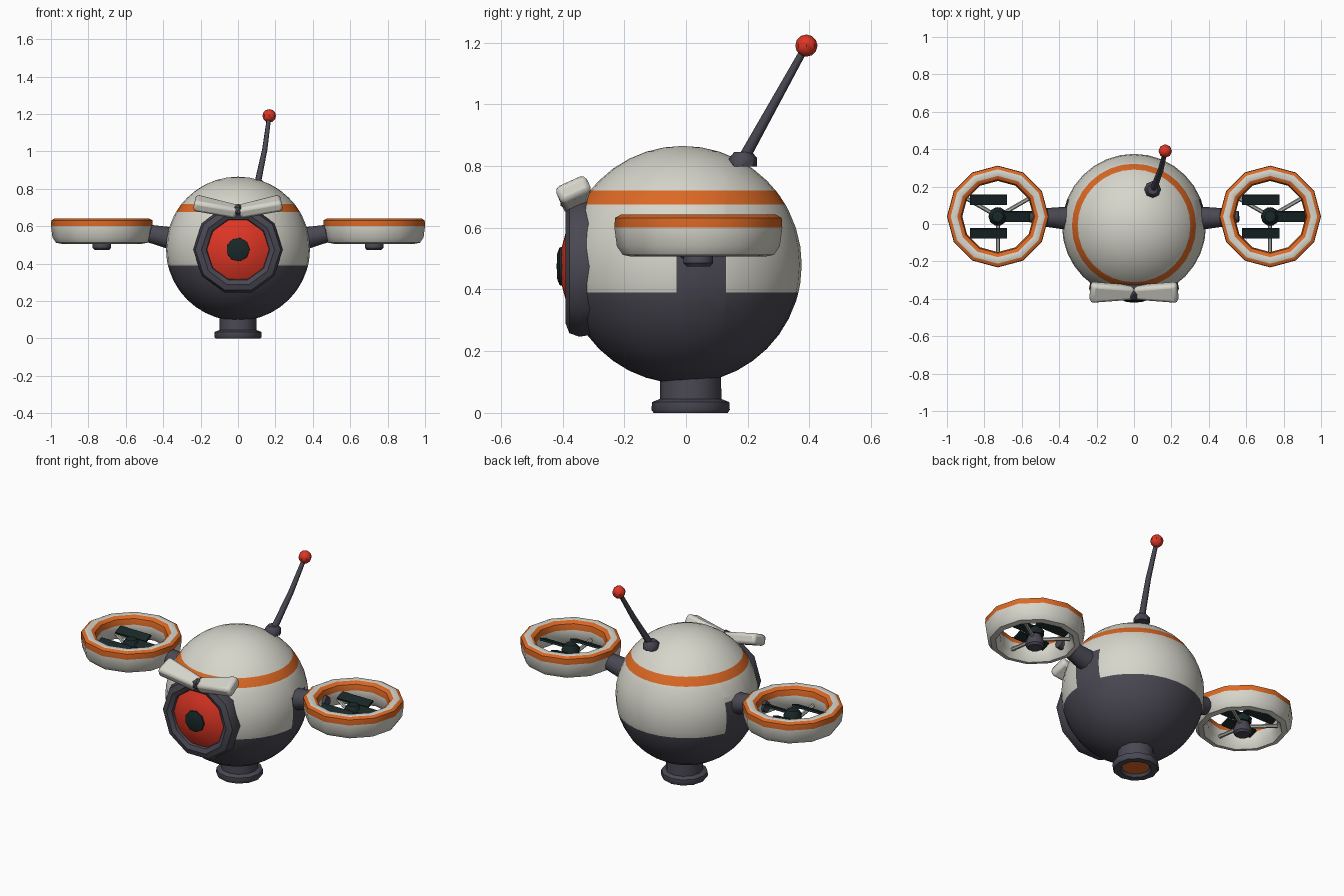
import bpy, bmesh, math
from mathutils import Matrix, Vector

cube = bpy.data.objects.get("Cube")
if cube:
    bpy.data.objects.remove(cube, do_unlink=True)

parts = []


def material(name, rgb):
    m = bpy.data.materials.new(name)
    m.use_nodes = True
    m.diffuse_color = (*rgb, 1)
    m.node_tree.nodes["Principled BSDF"].inputs["Base Color"].default_value = (*rgb, 1)
    return m


WHITE = material("warm_white", (0.68, 0.67, 0.60))
ORANGE = material("orange", (0.72, 0.14, 0.018))
DARK = material("dark_slate", (0.068, 0.064, 0.085))
RED = material("red", (0.73, 0.036, 0.018))
BLACK = material("blue_black", (0.010, 0.021, 0.021))
GREY = material("light_grey", (0.45, 0.45, 0.42))


def finish(name, bm, mats, matrix=Matrix()):
    bmesh.ops.recalc_face_normals(bm, faces=bm.faces)
    mesh = bpy.data.meshes.new(name)
    bm.to_mesh(mesh)
    bm.free()
    for m in mats:
        mesh.materials.append(m)
    ob = bpy.data.objects.new(name, mesh)
    bpy.context.collection.objects.link(ob)
    ob.matrix_world = matrix
    parts.append(ob)
    return ob


def lathe_mesh(profile, sides, bands=None, closed=False):
    """Turn a (radius, height) profile round z; bands give a material per step."""
    bm = bmesh.new()
    rings = []
    for r, z in profile:
        if r == 0:
            rings.append([bm.verts.new((0, 0, z))] * sides)
        else:
            angles = [math.tau * i / sides for i in range(sides)]
            rings.append([bm.verts.new((r * math.cos(a), r * math.sin(a), z)) for a in angles])
    if closed:
        rings.append(rings[0])
    for k, (low, high) in enumerate(zip(rings, rings[1:])):
        for i in range(sides):
            j = (i + 1) % sides
            corners = list(dict.fromkeys((low[i], low[j], high[j], high[i])))
            face = bm.faces.new(corners)
            face.material_index = bands[k] if bands else 0
    return bm


def lathe(name, profile, sides, mats, matrix=Matrix(), bands=None, closed=False):
    return finish(name, lathe_mesh(profile, sides, bands, closed), mats, matrix)


def rod(name, a, b, r1, r2, sides, mat):
    a, b = Vector(a), Vector(b)
    d = b - a
    turn = d.to_track_quat("Z", "Y").to_matrix().to_4x4()
    n = d.length
    return lathe(name, [(0, 0), (r1, 0), (r2, n), (0, n)], sides, [mat], Matrix.Translation(a) @ turn)


def box(name, size, matrix, mat, inner=1.0, bevel=0.0):
    """Box whose -x end can be narrowed by the inner factor."""
    bm = bmesh.new()
    bmesh.ops.create_cube(bm, size=1)
    for v in bm.verts:
        k = inner if v.co.x < 0 else 1
        v.co = Vector((v.co.x * size[0], v.co.y * size[1] * k, v.co.z * size[2]))
    ob = finish(name, bm, [mat], matrix)
    if bevel:
        mod = ob.modifiers.new("bevel", "BEVEL")
        mod.width, mod.segments = bevel, 2
    return ob


# Body: banded sphere with dark shoulder patches
R, BODY = 0.385, Vector((0, -0.01, 0.48))
cuts = (0.39, 0.675, 0.72)
heights = [R * -math.cos(math.pi * i / 20) for i in range(1, 20)] + [z - BODY.z for z in cuts]
profile = [(0, -R)] + [(math.sqrt(R * R - z * z), z) for z in sorted(heights)] + [(0, R)]
bm = lathe_mesh(profile, 32)
for co, axis in (((0, -0.02, 0), (0, 1, 0)), ((0, 0.14, 0), (0, 1, 0)), ((0, 0, 0.09), (0, 0, 1))):
    shoulder = [f for f in bm.faces if abs(f.calc_center_median().x) > 0.25]
    geom = shoulder + list({e for f in shoulder for e in f.edges}) + list({v for f in shoulder for v in f.verts})
    bmesh.ops.bisect_plane(bm, geom=geom, plane_co=co, plane_no=axis)
for f in bm.faces:
    c = f.calc_center_median()
    z = c.z + BODY.z
    patch = abs(c.x) > 0.25 and -0.02 < c.y < 0.14 and z < 0.57
    f.material_index = 2 if z < cuts[0] or patch else 1 if cuts[1] < z < cuts[2] else 0
finish("body", bm, [WHITE, ORANGE, DARK], Matrix.Translation(BODY))

# Base nozzle with a glowing recess underneath
lathe("base_nozzle",
      [(0, 0.015), (0.075, 0.015), (0.085, 0), (0.12, 0), (0.127, 0.01), (0.125, 0.035),
       (0.1, 0.045), (0.098, 0.13), (0, 0.13)],
      12, [DARK, ORANGE], Matrix.Translation((0, 0.015, 0)), bands=[1, 0, 0, 0, 0, 0, 0, 0])

# Eye: rim, dome and pupil, all turned to face forward
front = Matrix.Translation((0, 0, 0.475)) @ Matrix.Rotation(math.pi / 2, 4, "X")
lathe("eye_rim", [(0.232, 0.3), (0.24, 0.345), (0.228, 0.378), (0.195, 0.39), (0.17, 0.378), (0.16, 0.34)],
      10, [DARK], front, closed=True)
lathe("eye_dome", [(0.17, 0.36), (0.12, 0.387), (0.06, 0.403), (0, 0.407)], 16, [RED], front)
lathe("pupil", [(0.066, 0.385), (0.062, 0.41), (0.04, 0.418), (0, 0.419)], 9, [BLACK], front)

# Brow: two raised bars and a centre stud
for side, label in ((1, "left"), (-1, "right")):
    m = (Matrix.Translation((side * 0.118, -0.365, 0.702))
         @ Matrix.Rotation(0 if side > 0 else math.pi, 4, "Z")
         @ Matrix.Rotation(math.radians(-12), 4, "Y")
         @ Matrix.Rotation(side * math.radians(25), 4, "X"))
    box("brow_" + label, (0.235, 0.112, 0.062), m, WHITE, inner=0.65, bevel=0.018)
bm = bmesh.new()
bmesh.ops.create_icosphere(bm, subdivisions=1, radius=0.034)
finish("brow_stud", bm, [DARK], Matrix.Translation((0, -0.377, 0.686)))

# Antenna: foot, slightly bowed stalk and ball tip
lathe("antenna_foot", [(0, 0), (0.045, 0), (0.045, 0.028), (0.028, 0.048), (0, 0.048)], 8, [DARK],
      Matrix.Translation((0.1, 0.185, 0.798)))
stalk = [(0.105, 0.19, 0.83), (0.143, 0.29, 1.01), (0.167, 0.39, 1.19)]
curve = bpy.data.curves.new("antenna_stalk", "CURVE")
curve.dimensions = "3D"
curve.bevel_depth, curve.bevel_resolution, curve.use_fill_caps = 0.018, 1, True
spline = curve.splines.new("POLY")
spline.points.add(len(stalk) - 1)
for p, co, r in zip(spline.points, stalk, (1.05, 0.85, 0.65)):
    p.co, p.radius = (*co, 1), r
curve.materials.append(DARK)
bpy.context.collection.objects.link(bpy.data.objects.new("antenna_stalk", curve))
bm = bmesh.new()
bmesh.ops.create_uvsphere(bm, u_segments=8, v_segments=6, radius=0.036)
finish("antenna_ball", bm, [RED], Matrix.Translation((0.167, 0.39, 1.19)))

# Fan pods on both sides
duct = [(0.215, 0.506), (0.245, 0.512), (0.264, 0.54), (0.272, 0.6), (0.27, 0.632), (0.252, 0.642),
        (0.217, 0.642), (0.197, 0.628), (0.19, 0.595), (0.192, 0.54)]
duct_bands = [0, 0, 0, 1, 1, 0, 1, 1, 0, 0]
for side, label in ((1, "left"), (-1, "right")):
    cx, cy = side * 0.728, 0.04
    pod = Matrix.Translation((cx, cy, 0))
    lathe("fan_duct_" + label, duct, 12, [WHITE, ORANGE], pod, duct_bands, closed=True)
    rod("arm_" + label, (side * 0.33, 0.03, 0.53), (side * 0.47, 0.035, 0.56), 0.065, 0.05, 10, DARK)
    rod("arm_tip_" + label, (side * 0.46, 0.035, 0.56), (side * 0.56, 0.04, 0.57), 0.042, 0.03, 10, DARK)
    lathe("fan_motor_" + label, [(0, 0.474), (0.04, 0.474), (0.05, 0.485), (0.05, 0.51), (0.035, 0.55), (0, 0.55)],
          10, [DARK], pod)
    lathe("fan_hub_" + label, [(0, 0.545), (0.048, 0.545), (0.05, 0.575), (0.03, 0.6), (0, 0.605)],
          8, [BLACK], pod)
    # Pitched blades
    for i, (bx, by) in enumerate(((-0.05, 0.09), (-0.05, -0.09), (0.09, 0))):
        m = Matrix.Translation((cx + bx, cy + by, 0.578)) @ Matrix.Rotation(math.radians(20), 4, "X")
        box(f"fan_blade_{label}_{i + 1}", (0.2, 0.056, 0.012), m, BLACK)
    # Support struts
    for i, deg in enumerate((30, 150, 270)):
        a = math.radians(deg)
        end = (cx + 0.2 * math.cos(a), cy + 0.2 * math.sin(a), 0.55)
        rod(f"fan_strut_{label}_{i + 1}", (cx, cy, 0.525), end, 0.011, 0.011, 6, GREY)

# Smooth shading with sharp creases kept
bpy.ops.object.select_all(action="DESELECT")
for ob in parts:
    ob.select_set(True)
bpy.context.view_layer.objects.active = parts[0]
bpy.ops.object.shade_smooth_by_angle(angle=math.radians(40))
